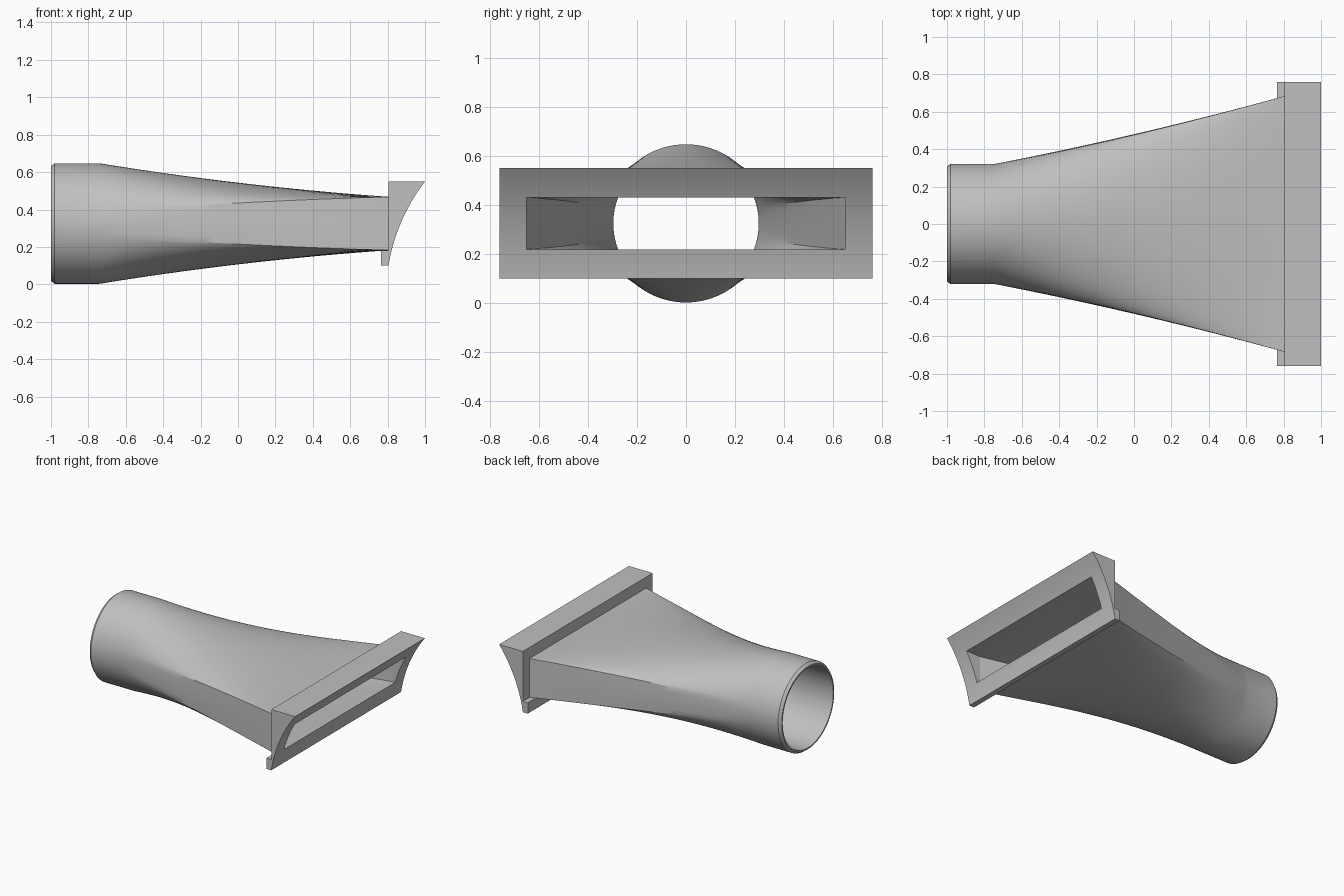
import bpy, bmesh, math
from mathutils import Vector

cube = bpy.data.objects.get("Cube")
if cube:
    bpy.data.objects.remove(cube, do_unlink=True)

grey = bpy.data.materials.new("plain grey")
grey.use_nodes = True
COLOUR = (0.53, 0.53, 0.53, 1)
grey.diffuse_color = COLOUR
grey.node_tree.nodes["Principled BSDF"].inputs["Base Color"].default_value = COLOUR

MID = 0.325               # height of the duct axis
PIPE_END, FLANGE = -0.74, 0.805
CORNER = math.radians(11.5)


def make_object(name, bm):
    bmesh.ops.recalc_face_normals(bm, faces=bm.faces)
    mesh = bpy.data.meshes.new(name)
    bm.to_mesh(mesh)
    bm.free()
    mesh.materials.append(grey)
    obj = bpy.data.objects.new(name, mesh)
    bpy.context.collection.objects.link(obj)
    return obj


def ring_angles(top=40, side=6):
    """Angles round the pipe, with a point on each future rectangle corner."""
    angles = []
    for start, end, n in ((-CORNER, CORNER, side),
                          (CORNER, math.pi - CORNER, top),
                          (math.pi - CORNER, math.pi + CORNER, side),
                          (math.pi + CORNER, 2 * math.pi - CORNER, top)):
        angles += [start + (end - start) * i / n for i in range(n)]
    return angles


def section(x, radius, half_y, half_z):
    """Cross-section that turns from a circle into a rectangle along x."""
    t = max(0, (x - PIPE_END) / (FLANGE - PIPE_END))
    ty = t - 0.17 * t * (1 - t)
    tz = t + 0.40 * t * (1 - t)
    points = []
    for a in ring_angles():
        c, s = math.cos(a), math.sin(a)
        ry = half_y * max(-1, min(1, c / math.cos(CORNER)))
        rz = half_z * max(-1, min(1, s / math.sin(CORNER)))
        y = radius * c * (1 - ty) + ry * ty
        z = radius * s * (1 - tz) + rz * tz
        points.append(Vector((x, y, MID + z)))
    return points


# Hollow duct: outer skin, chamfered round mouth, then inner skin
STEPS = 28
stations = [FLANGE + (PIPE_END - FLANGE) * i / STEPS for i in range(STEPS + 1)]
outer = [section(x, 0.322, 0.684, 0.143) for x in stations]
outer += [section(-0.98, 0.322, 0, 0), section(-1, 0.307, 0, 0)]
inner = [section(x, 0.296, 0.65, 0.106) for x in [-1] + stations[::-1]]
bm = bmesh.new()
rings = [[bm.verts.new(p) for p in ring] for ring in outer + inner]
for k, ring in enumerate(rings):
    after = rings[(k + 1) % len(rings)]
    for i in range(len(ring)):
        j = (i + 1) % len(ring)
        bm.faces.new((ring[i], ring[j], after[j], after[i]))
duct = make_object("duct", bm)

# Flange: side profile with a concave front and a lip below, extruded across
low, high = Vector((FLANGE, 0.10)), Vector((1.0, 0.55))
chord = high - low
radius = 1.0
normal = Vector((chord.y, -chord.x)).normalized()
centre = (low + high) / 2 + normal * math.sqrt(radius ** 2 - (chord.length / 2) ** 2)
a0 = math.atan2(low.y - centre.y, low.x - centre.x) % (2 * math.pi)
a1 = math.atan2(high.y - centre.y, high.x - centre.x) % (2 * math.pi)
ARC = 20
profile = [(FLANGE, 0.55), (FLANGE, 0.18), (0.765, 0.18), (0.765, 0.10)]
for i in range(ARC + 1):
    a = a0 + (a1 - a0) * i / ARC
    profile.append((centre.x + radius * math.cos(a), centre.y + radius * math.sin(a)))
bm = bmesh.new()
face = bm.faces.new([bm.verts.new((x, -0.76, z)) for x, z in profile])
extruded = bmesh.ops.extrude_face_region(bm, geom=[face])
bmesh.ops.translate(bm, vec=(0, 1.52, 0),
                    verts=[v for v in extruded["geom"] if isinstance(v, bmesh.types.BMVert)])
flange = make_object("flange", bm)

# Rectangular outlet cut through the flange
bm = bmesh.new()
bmesh.ops.create_cube(bm, size=1)
bmesh.ops.scale(bm, vec=(0.6, 1.30, 0.212), verts=bm.verts)
bmesh.ops.translate(bm, vec=(0.9, 0, MID), verts=bm.verts)
cutter = make_object("outlet_cutter", bm)
cutter.hide_render = True
cut = flange.modifiers.new("outlet", "BOOLEAN")
cut.operation, cut.solver, cut.object = "DIFFERENCE", "EXACT", cutter
bpy.context.view_layer.objects.active = flange
bpy.ops.object.modifier_apply(modifier=cut.name)
bpy.data.objects.remove(cutter, do_unlink=True)

# Smooth curved skins, keep corners crisp
for obj in (duct, flange):
    bpy.ops.object.select_all(action="DESELECT")
    obj.select_set(True)
    bpy.context.view_layer.objects.active = obj
    bpy.ops.object.shade_smooth_by_angle(angle=math.radians(25))
